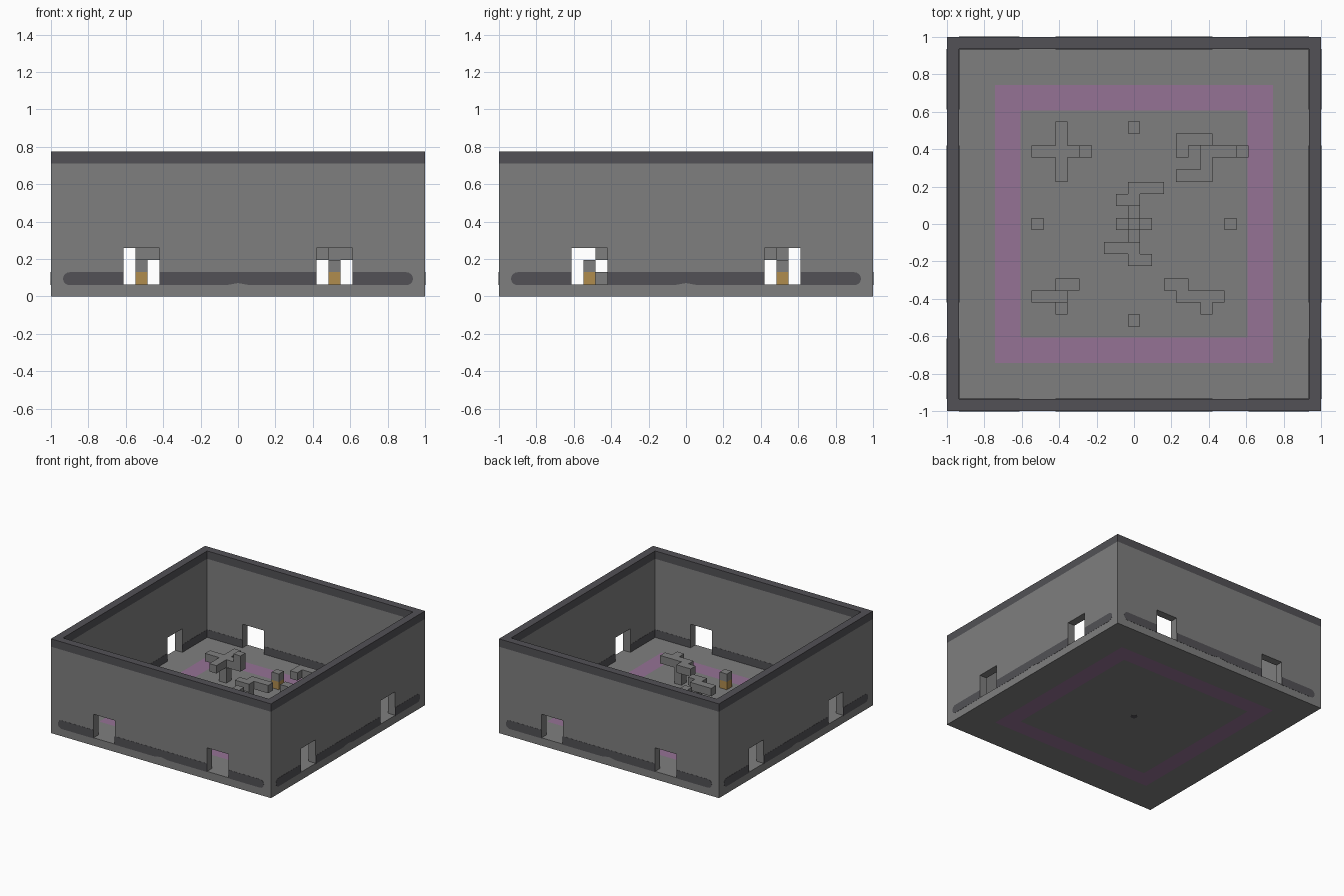
import bpy, bmesh, math
from mathutils import Matrix, Vector

if "Cube" in bpy.data.objects:
    bpy.data.objects.remove(bpy.data.objects["Cube"], do_unlink=True)

U = 2 / 31            # one building block
HALF = 15.5           # half width of the arena in blocks


def material(name, r, g, b):
    m = bpy.data.materials.new(name)
    m.use_nodes = True
    m.diffuse_color = (r, g, b, 1)
    m.node_tree.nodes["Principled BSDF"].inputs["Base Color"].default_value = (r, g, b, 1)
    return m


STONE = material("stone_grey", 0.212, 0.212, 0.212)
DARK = material("dark_grey", 0.085, 0.083, 0.092)
PURPLE = material("purple", 0.30, 0.168, 0.30)
GOLD = material("gold", 0.434, 0.262, 0.076)


def finish(name, bm, *mats):
    bmesh.ops.remove_doubles(bm, verts=bm.verts, dist=1e-5)
    bmesh.ops.recalc_face_normals(bm, faces=bm.faces)
    mesh = bpy.data.meshes.new(name)
    bm.to_mesh(mesh)
    bm.free()
    for m in mats:
        mesh.materials.append(m)
    ob = bpy.data.objects.new(name, mesh)
    bpy.context.collection.objects.link(ob)
    return ob


def slab(name, outline, y, depth, mat, angle):
    """Extrude an x/z outline along y, then turn it to one side of the arena."""
    bm = bmesh.new()
    face = bm.faces.new([bm.verts.new((x * U, y * U, z * U)) for x, z in outline])
    new = bmesh.ops.extrude_face_region(bm, geom=[face])["geom"]
    bmesh.ops.translate(bm, vec=(0, depth * U, 0),
                        verts=[g for g in new if isinstance(g, bmesh.types.BMVert)])
    bmesh.ops.rotate(bm, cent=(0, 0, 0), matrix=Matrix.Rotation(angle, 3, 'Z'), verts=bm.verts)
    return finish(name, bm, mat)


def rect(x0, x1, z0, z1):
    return [(x0, z0), (x1, z0), (x1, z1), (x0, z1)]


def blocks(name, cells, mat):
    """Join unit blocks into one shell, leaving out the faces between them."""
    bm = bmesh.new()
    cells = set(cells)
    for c in cells:
        for axis in range(3):
            for s in (-1, 1):
                n = list(c)
                n[axis] += s
                if tuple(n) in cells:
                    continue
                corners = []
                for a, b in ((-1, -1), (1, -1), (1, 1), (-1, 1)):
                    p = Vector(c) + Vector((0, 0, 0.5))
                    p[axis] += s / 2
                    p[(axis + 1) % 3] += a / 2
                    p[(axis + 2) % 3] += b / 2
                    corners.append(bm.verts.new(p * U))
                bm.faces.new(corners)
    return finish(name, bm, mat)


# Floor with a purple square ring on both faces
RING_IN, RING_OUT = 9.4, 11.5
lines = [-HALF, -RING_OUT, -RING_IN, RING_IN, RING_OUT, HALF]
bm = bmesh.new()
for z in (0, 1):
    for x0, x1 in zip(lines, lines[1:]):
        for y0, y1 in zip(lines, lines[1:]):
            f = bm.faces.new([bm.verts.new((x * U, y * U, z * U))
                              for x, y in ((x0, y0), (x1, y0), (x1, y1), (x0, y1))])
            r = max(abs(x0 + x1), abs(y0 + y1)) / 2
            f.material_index = int(RING_IN < r < RING_OUT)
bmesh.ops.remove_doubles(bm, verts=bm.verts, dist=1e-5)
rim = [e for e in bm.edges if e.is_boundary]
bmesh.ops.bridge_loops(bm, edges=rim)
for f in bm.faces:
    if abs(f.calc_center_median().z - U / 2) < 0.01:
        f.material_index = 0
finish("floor", bm, STONE, PURPLE)

# Small dark spot under the floor
bm = bmesh.new()
bmesh.ops.create_cone(bm, cap_ends=True, segments=20, radius1=0.026, radius2=0.026, depth=0.002)
finish("underside_spot", bm, DARK).location.z = 0

# Four walls with two doorways each, dark top trim and low stripes
DOOR = (6.5, 9.5)
for i, side in enumerate(("front", "left", "back", "right")):
    ang = i * math.pi / 2
    w = HALF - (i % 2)
    a, b = DOOR
    outline = [(-w, 1), (-b, 1), (-b, 4), (-a, 4), (-a, 1), (a, 1), (a, 4),
               (b, 4), (b, 1), (w, 1), (w, 11), (-w, 11)]
    slab(side + "_wall", outline, -HALF, 1, STONE, ang)
    slab(side + "_trim", rect(-w, w, 11, 12), -HALF, 1, DARK, ang)

    # Outer stripe: middle piece with a shallow notch, rounded end pieces
    lo, hi = 0.93, 2.0
    mid = [(-a, lo), (-1, lo), (0, 1.1), (1, lo), (a, lo), (a, hi), (-a, hi)]
    slab(side + "_stripe_middle", mid, -HALF - 0.02, 0.03, DARK, ang)
    rad = (hi - lo) / 2
    arc = [(14.5 - rad + rad * math.cos(t), lo + rad + rad * math.sin(t))
           for t in [math.pi * (k / 8 - 0.5) for k in range(9)]]
    for s in (-1, 1):
        end = [(s * x, z) for x, z in [(b, lo)] + arc + [(b, hi)]]
        slab(side + "_stripe_end", end, -HALF - 0.02, 0.03, DARK, ang)

    # Inner skirting between the doorways
    for x0, x1 in ((-14.5, -b), (-a, a), (b, 14.5)):
        slab(side + "_skirting", rect(x0, x1, 1, 2), -14.51, 0.03, DARK, ang)

# Four small pillars with gold feet
for i, (x, y) in enumerate(((0, 8), (8, 0), (0, -8), (-8, 0))):
    blocks("pillar_foot", [(x, y, 1)], GOLD)
    blocks("pillar_top", [(x, y, 2)], STONE)


def column(x, y, top):
    return [(x, y, z) for z in range(1, top + 1)]


def level(z, *cells):
    return [(x, y, z) for x, y in cells]


# Cross-shaped obstacle raised on a post
cross = column(-6, 6, 3) + [(-4, 6, 4)]
cross += [(x, 6, 3) for x in range(-8, -3)] + [(-6, y, 3) for y in range(4, 9)]
blocks("cross_obstacle", cross, STONE)

# Hooked obstacle
hook = column(6, 6, 3) + [(x, 6, 3) for x in range(6, 10)] + [(9, 6, 4)]
hook += [(6, 5, 3), (6, 7, 3)] + [(x, 4, 3) for x in (4, 5, 6)]
hook += level(4, (4, 7), (5, 7), (6, 7), (4, 6))
blocks("hook_obstacle", hook, STONE)

# Zigzag obstacle
zigzag = column(5, -6, 3) + [(x, -6, 3) for x in range(4, 8)]
zigzag += level(3, (3, -5), (4, -5), (6, -7))
blocks("zigzag_obstacle", zigzag, STONE)

# Stepped obstacle
steps = column(-6, -6, 3) + level(3, (-8, -6), (-7, -6))
steps += level(2, (-6, -5), (-5, -5)) + [(-6, -7, 1)]
blocks("stepped_obstacle", steps, STONE)

# Central obstacle
centre = column(0, 0, 3) + level(2, (-1, 0), (1, 0), (0, 1), (0, -1), (0, 2), (0, -2))
centre += level(3, (0, 2), (-1, 2), (0, 3), (1, 3), (2, 3))
centre += level(3, (0, -2), (-1, -2), (-2, -2), (0, -3), (1, -3))
blocks("central_obstacle", centre, STONE)
